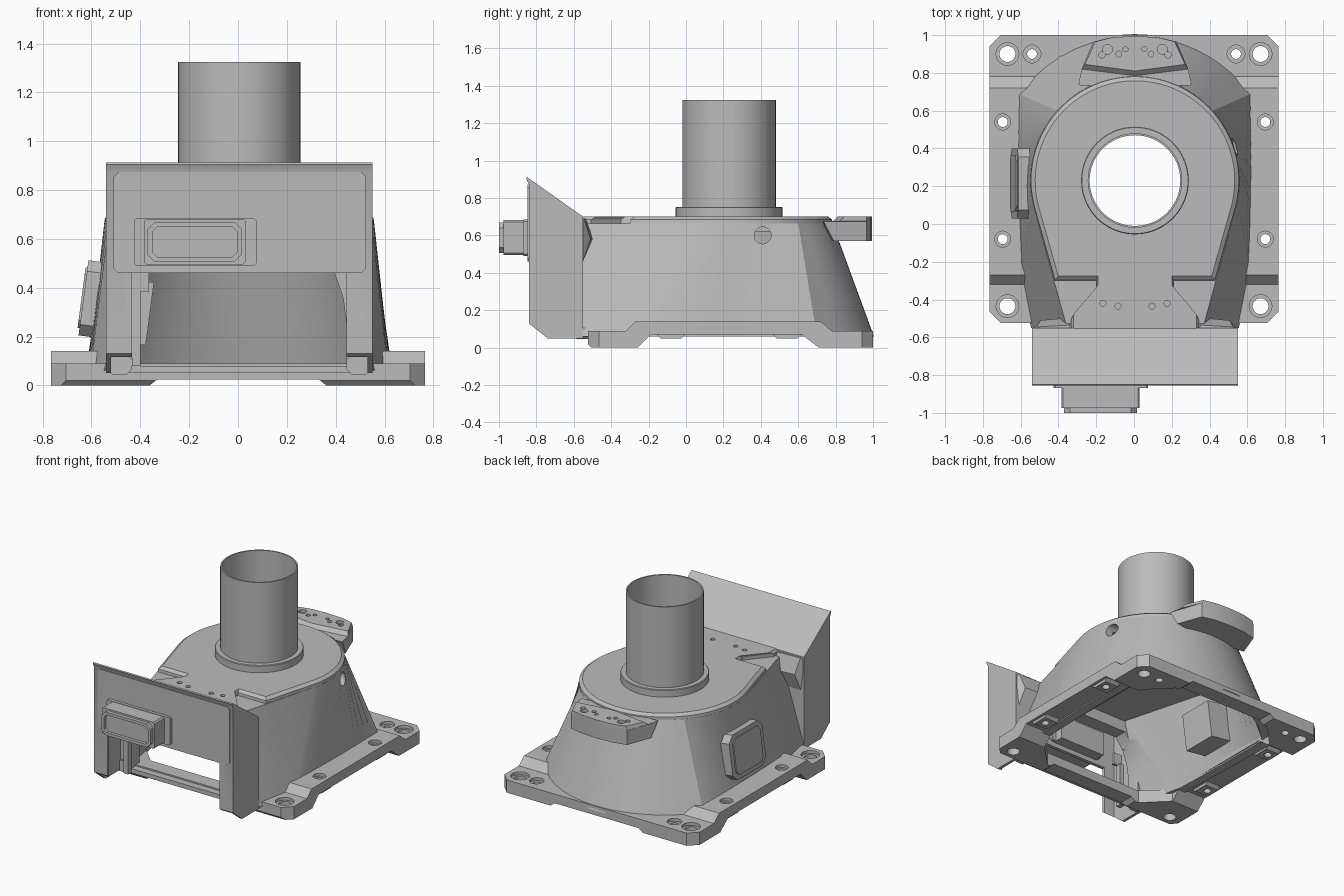
import bpy, bmesh, math
from mathutils import Matrix

cube = bpy.data.objects.get("Cube")
if cube:
    bpy.data.objects.remove(cube, do_unlink=True)

grey = bpy.data.materials.new("cast_grey")
grey.use_nodes = True
grey.diffuse_color = (0.5, 0.5, 0.5, 1)
grey.node_tree.nodes["Principled BSDF"].inputs["Base Color"].default_value = (0.5, 0.5, 0.5, 1)
CY = 0.23  # y of the column axis


def finish(name, bm):
    bmesh.ops.recalc_face_normals(bm, faces=bm.faces)
    me = bpy.data.meshes.new(name)
    bm.to_mesh(me)
    bm.free()
    me.materials.append(grey)
    ob = bpy.data.objects.new(name, me)
    bpy.context.collection.objects.link(ob)
    return ob


def loft(name, *rings):
    """Closed solid through rings of 3D points."""
    bm = bmesh.new()
    loops = [[bm.verts.new(p) for p in r] for r in rings]
    for a, b in zip(loops, loops[1:]):
        for i in range(len(a)):
            j = (i + 1) % len(a)
            bm.faces.new((a[i], a[j], b[j], b[i]))
    bm.faces.new(loops[0])
    bm.faces.new(loops[-1])
    return finish(name, bm)


def prism(name, pts, axis, lo, hi):
    place = {"X": lambda p, t: (t, p[0], p[1]),
             "Y": lambda p, t: (p[0], t, p[1]),
             "Z": lambda p, t: (p[0], p[1], t)}[axis]
    return loft(name, [place(p, lo) for p in pts], [place(p, hi) for p in pts])


def rect(x0, x1, y0, y1, c=0.0):
    """Rectangle outline with optional cut corners."""
    if not c:
        return [(x0, y0), (x1, y0), (x1, y1), (x0, y1)]
    return [(x0 + c, y0), (x1 - c, y0), (x1, y0 + c), (x1, y1 - c),
            (x1 - c, y1), (x0 + c, y1), (x0, y1 - c), (x0, y0 + c)]


def pins(name, spots, z0, z1, axis="Z"):
    """Cylinders at (u, v, radius), joined in one mesh."""
    bm = bmesh.new()
    turn = Matrix.Rotation(math.pi / 2, 4, "Y") if axis == "X" else Matrix()
    for u, v, r in spots:
        mid = (z0 + z1) / 2
        at = (mid, u, v) if axis == "X" else (u, v, mid)
        bmesh.ops.create_cone(bm, cap_ends=True, segments=32, radius1=r, radius2=r,
                              depth=z1 - z0, matrix=Matrix.Translation(at) @ turn)
    return finish(name, bm)


def lathe(name, profile, steps=72):
    bm = bmesh.new()
    rings = []
    for i in range(steps):
        a = math.tau * i / steps
        rings.append([bm.verts.new((r * math.cos(a), CY + r * math.sin(a), z)) for r, z in profile])
    for i in range(steps):
        p, q = rings[i], rings[(i + 1) % steps]
        for k in range(len(profile)):
            m = (k + 1) % len(profile)
            bm.faces.new((p[k], q[k], q[m], p[m]))
    return finish(name, bm)


def combine(ob, other, op="DIFFERENCE"):
    mod = ob.modifiers.new(op.lower(), "BOOLEAN")
    mod.operation, mod.solver, mod.object = op, "EXACT", other
    bpy.context.view_layer.objects.active = ob
    bpy.ops.object.modifier_apply(modifier=mod.name)
    bpy.data.objects.remove(other, do_unlink=True)


def both(spots):
    return [(s * x, y, r) for x, y, r in spots for s in (1, -1)]


def mirrored(half):
    return half + [(-x, y) for x, y in reversed(half) if abs(x) > 1e-5]


def arc(r, a0, a1, n):
    return [(r * math.cos(math.radians(a0 + (a1 - a0) * i / n)),
             CY + r * math.sin(math.radians(a0 + (a1 - a0) * i / n))) for i in range(n + 1)]


def ring(pts, z, s=1.0):
    return [(x * s, CY + (y - CY) * s, z) for x, y in pts]


# Base frame: stepped side profile with cut corners and a large opening
base = prism("base_frame", [(-.505, 0), (-.26, 0), (-.19, .07), (.62, .07), (.71, 0), (1, 0),
                            (1, .09), (.78, .09), (.72, .14), (-.27, .14), (-.32, .09), (-.525, .09),
                            (-.525, .02)], "X", -.765, .765)
combine(base, prism("corner_trim", rect(-.765, .765, -.525, 1, .06), "Z", -.1, .3), "INTERSECT")
combine(base, prism("opening", rect(-.55, .55, -.42, .89, .16), "Z", -.1, .3))
combine(base, prism("arch", [(-.4, -.03), (.4, -.03), (.33, .025), (-.33, .025)], "Y", -.6, 1.1))
for y in (-.08, .54):
    for s in (-1, 1):
        pad = [(y - .055, .05), (y + .055, .05), (y + .085, .08), (y - .085, .08)]
        combine(base, prism("pad", pad, "X", s * .69 - .055, s * .69 + .055), "UNION")
bolts = both([(.67, .9, .042), (.67, -.435, .042), (.54, .9, .026), (.695, .54, .026), (.695, -.08, .026)])
combine(base, pins("bolt_holes", bolts, -.1, .3))
combine(base, pins("corner_recess", both([(.67, .9, .06), (.67, -.435, .06), (.54, .9, .047)]), .07, .3))
combine(base, pins("rail_recess", both([(.695, .54, .042), (.695, -.08, .042)]), .12, .3))


def mouth():
    """Cutter for the front opening, shared by housing and cabinet."""
    return prism("mouth", [(-.44, .08), (.44, .08), (.44, .25), (.425, .36), (.39, .46), (.33, .54),
                           (-.33, .54), (-.39, .46), (-.425, .36), (-.44, .25)], "Y", -.8, -.3)


# Housing: round top blended to a squared foot, hollowed out
N = 14
side = [(.61 + .03 * i / N, -.25 + .95 * i / N) for i in range(N + 1)]
foot = mirrored([(.55, -.55)] + side + arc(.775, 45, 90, N - 1))
crown = mirrored([(.36, -.55)] + arc(.553, -15, 42, N) + arc(.553, 42, 90, N)[1:])
housing = loft("housing", ring(foot, .06), ring(crown, .665))
combine(housing, loft("cavity", ring(foot, 0, .91), ring(crown, .62, .91)))
combine(housing, mouth())
combine(housing, pins("column_hole", [(0, CY, .245)], .3, 1))
combine(housing, pins("side_hole", [(.41, .6, .045)], .42, .9, "X"))

# Deck with notched neck, following the tapered round crown
plan = mirrored([(.34, -.6), (.34, -.51), (.205, -.35), (.205, -.30), (.425, -.30)] + arc(.553, -15, 90, 2 * N))
deck = loft("deck", ring(plan, .655), ring(plan, .685, .995), ring(plan, .702, .955))
combine(deck, pins("column_hole", [(0, CY, .245)], .3, 1))
combine(deck, pins("deck_holes", both([(.17, -.42, .016), (.09, -.435, .016)]), .675, .8))

# Flared shoulders where the tapered sides meet the cabinet
for s, label in ((1, "left"), (-1, "right")):
    low = [(.38, -.56), (.4, -.55), (.52, -.55), (.54, -.56)]
    flare = [(.34, -.56), (.34, -.495), (.5, -.51), (.545, -.56)]
    top = [(.34, -.56), (.345, -.535), (.52, -.545), (.545, -.56)]
    loft(label + "_shoulder", [(s * x, y, .46) for x, y in low],
         [(s * x, y, .58) for x, y in flare], [(s * x, y, .69) for x, y in top])

# Rear lug: body with a ledge, and a bevelled pad on top
lug_low = mirrored([(0, .76), (.285, .79), (.22, .965), (.125, .988), (0, .995)])
lug_mid = mirrored([(0, .72), (.30, .735), (.22, .965), (.125, .988), (0, .995)])
pad_low = mirrored([(0, .785), (.282, .82), (.22, .965), (.125, .988), (0, .995)])
pad_top = mirrored([(0, .81), (.265, .845), (.21, .965), (.12, .988), (0, .995)])
lug = loft("rear_lug", *[[(x, y, z) for x, y in pts] for pts, z in
                         ((lug_low, .57), (lug_mid, .675), (pad_low, .676), (pad_top, .70))])
combine(lug, pins("lug_holes", both([(.145, .925, .026), (.05, .925, .013), (.085, .9, .015),
                                    (.175, .895, .016)]), .68, .8))

# Column and its collar
lathe("column", [(.24, .64), (.25, .64), (.25, 1.325), (.24, 1.325)])
lathe("column_collar", [(.245, .69), (.285, .69), (.285, .748), (.281, .753), (.245, .753)])

# Front cabinet of thin sheet: sloped hood, open bottom, doorway and rear wall
cabinet = prism("front_cabinet", [(-.55, .05), (-.74, .05), (-.84, .13), (-.84, .872),
                                  (-.855, .905), (-.85, .912), (-.55, .70)], "X", -.545, .545)
combine(cabinet, prism("bay", [(-.575, 0), (-.822, 0), (-.822, .86), (-.575, .69)], "X", -.525, .525))
combine(cabinet, prism("doorway", rect(-.44, .44, -.1, .46), "Y", -1, -.7))
combine(cabinet, mouth())
prism("front_panel", rect(-.515, .52, .46, .873, .02), "Y", -.847, -.83)
for s, label in ((1, "left"), (-1, "right")):
    prism(label + "_post_foot", rect(s * .49 - .05, s * .49 + .05, .045, .125, .02), "Y", -.585, -.52)

# Bracket inside the bay
prism("bracket_tab", rect(-.44, -.37, .385, .47), "Y", -.66, -.64)
prism("bracket_strip", rect(-.44, -.405, .08, .39), "Y", -.66, -.62)

# Front connector with recessed socket
prism("connector_flange", rect(-.43, .07, .49, .685, .01), "Y", -.868, -.84)
prism("connector_body", rect(-.39, .025, .495, .682, .01), "Y", -.975, -.80)
shell = prism("connector_shell", rect(-.375, .01, .505, .67, .03), "Y", -1, -.97)
combine(shell, prism("socket", rect(-.355, -.01, .525, .65, .02), "Y", -1.1, -.978))
prism("connector_back", rect(-.365, -.005, .49, .66), "Y", -.82, -.74)

# Side connector, leaning with the housing wall
lean = Matrix.Translation((-.61, .215, .355)) @ Matrix.Rotation(math.radians(7.5), 4, "Y")
side_parts = [prism("side_cover", rect(-.185, .185, -.155, .155, .045), "X", -.028, .04),
              prism("side_cover_face", rect(-.15, .15, -.125, .125, .03), "X", -.036, -.02),
              prism("side_connector", rect(-.13, .13, -.16, .10), "X", .02, .25)]
for ob in side_parts:
    ob.data.transform(lean)

# Smooth curved surfaces, crisp edges; the upper works sit slightly off the frame's middle
for ob in bpy.context.collection.objects:
    if ob.type == "MESH" and ob.data.materials and ob.data.materials[0] == grey:
        if ob != base:
            ob.location.x = .005
        bpy.ops.object.select_all(action="DESELECT")
        ob.select_set(True)
        bpy.context.view_layer.objects.active = ob
        bpy.ops.object.shade_smooth_by_angle(angle=math.radians(25))
